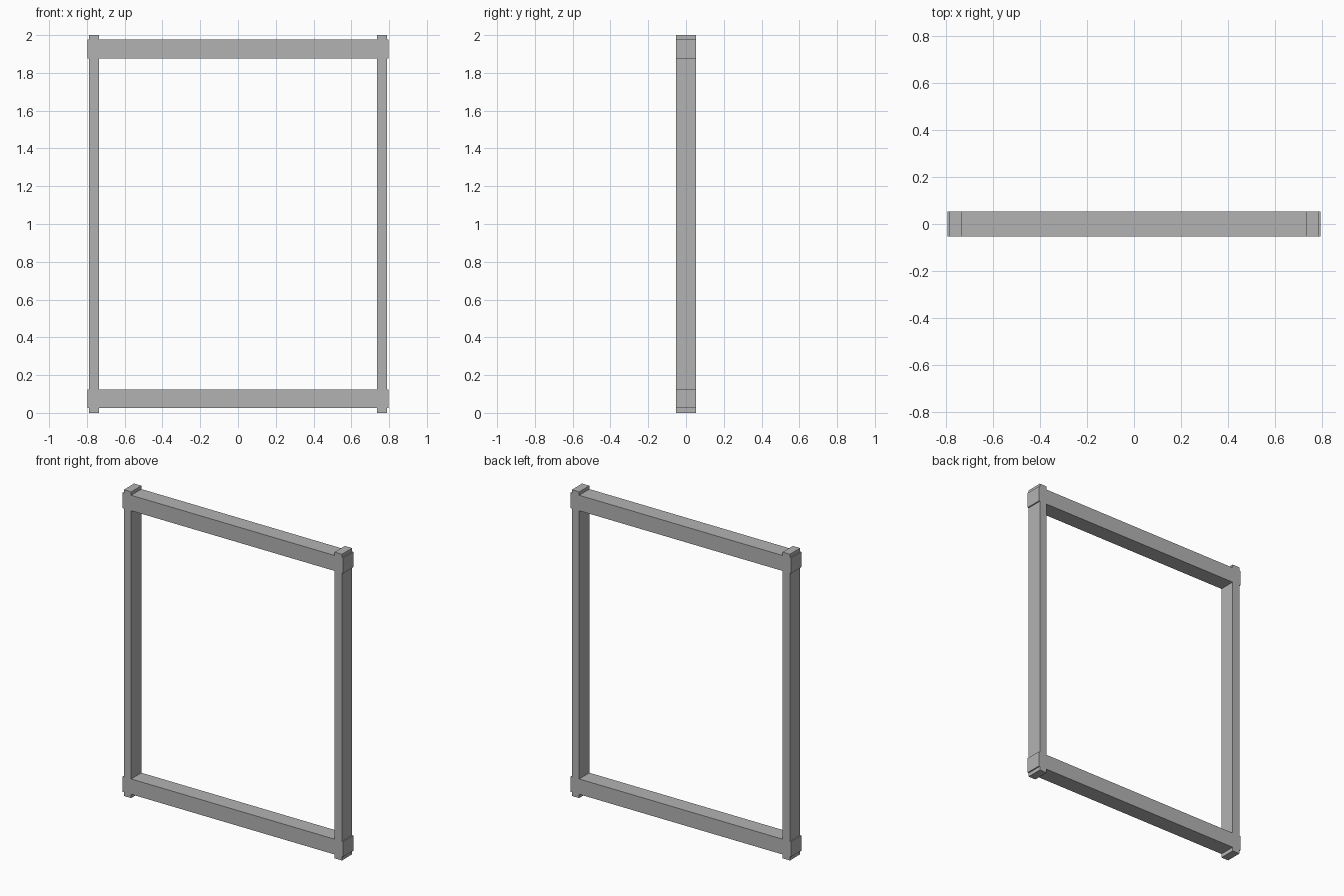
import bpy, bmesh

if "Cube" in bpy.data.objects:
    bpy.data.objects.remove(bpy.data.objects["Cube"])

HALF_DEPTH = 0.053
INNER, OUTER, EAR = 0.735, 0.788, 0.796   # post inner face, outer face, rail end
LOW, HIGH = (0.025, 0.125), (1.877, 1.978)  # height spans of the two rails

grey = bpy.data.materials.new("plain grey")
grey.diffuse_color = (0.45, 0.45, 0.45, 1)
grey.use_nodes = True
grey.node_tree.nodes["Principled BSDF"].inputs["Base Color"].default_value = grey.diffuse_color


def extrude_outline(name, outline):
    """Extrude an x-z outline through the frame's depth."""
    bm = bmesh.new()
    face = bm.faces.new([bm.verts.new((x, -HALF_DEPTH, z)) for x, z in outline])
    new = bmesh.ops.extrude_face_region(bm, geom=[face])["geom"]
    verts = [v for v in new if isinstance(v, bmesh.types.BMVert)]
    bmesh.ops.translate(bm, verts=verts, vec=(0, 2 * HALF_DEPTH, 0))
    bmesh.ops.recalc_face_normals(bm, faces=bm.faces)
    mesh = bpy.data.meshes.new(name)
    bm.to_mesh(mesh)
    bm.free()
    mesh.materials.append(grey)
    obj = bpy.data.objects.new(name, mesh)
    bpy.context.collection.objects.link(obj)
    return obj


# Posts, with the rail ends stepping out past their outer faces
post = [(INNER, 0), (OUTER, 0)]
for bottom, top in (LOW, HIGH):
    post += [(OUTER, bottom), (EAR, bottom), (EAR, top), (OUTER, top)]
post += [(OUTER, 2), (INNER, 2)]
for name, side in (("left_post", -1), ("right_post", 1)):
    extrude_outline(name, [(side * x, z) for x, z in post])

# Rails between the posts
for name, (bottom, top) in (("bottom_rail", LOW), ("top_rail", HIGH)):
    extrude_outline(name, [(-INNER, bottom), (INNER, bottom),
                           (INNER, top), (-INNER, top)])
